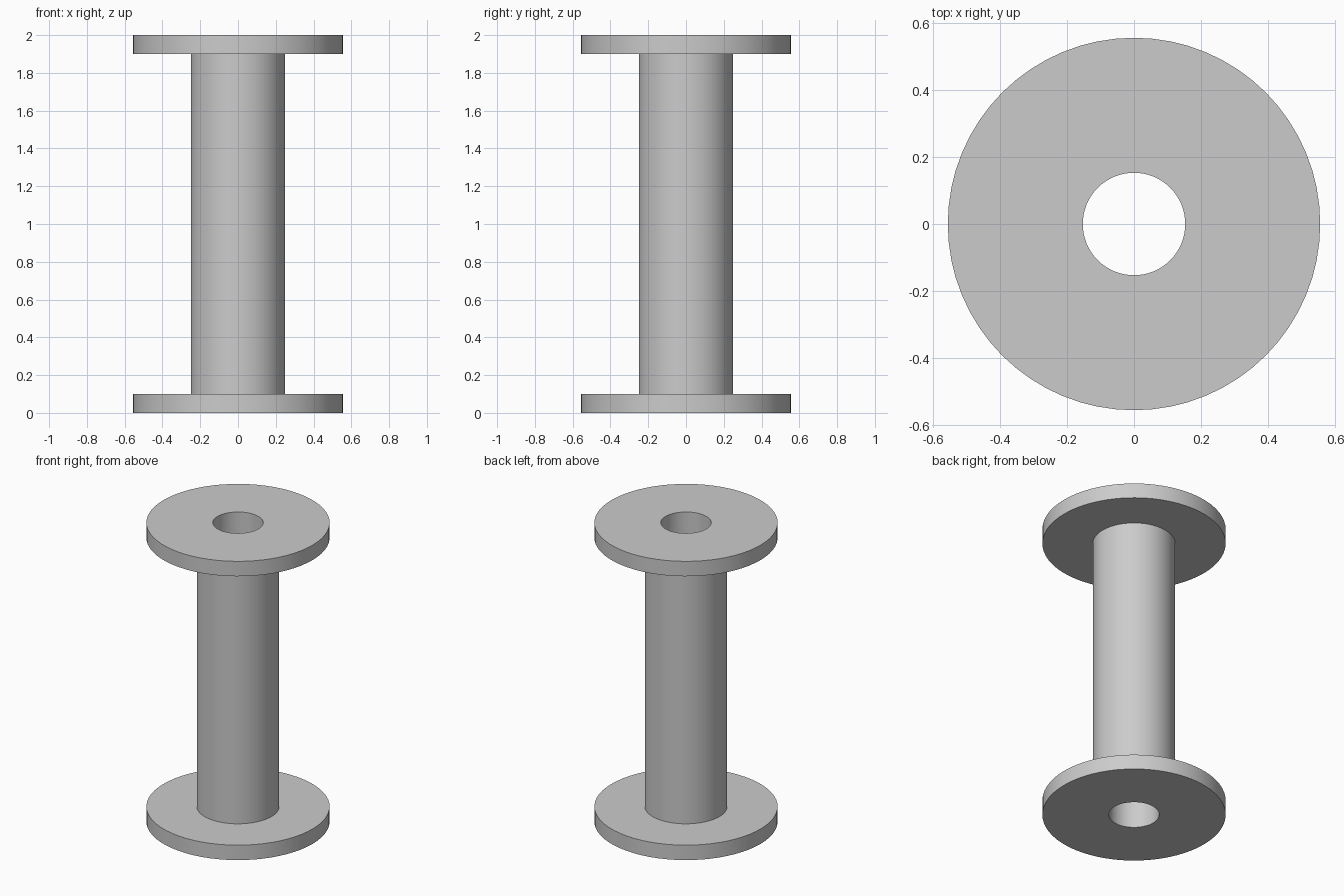
import bpy
import bmesh
import math

cube = bpy.data.objects.get("Cube")
if cube:
    bpy.data.objects.remove(cube, do_unlink=True)

HEIGHT = 2.0
FLANGE_R, CORE_R, BORE_R = 0.556, 0.25, 0.153
FLANGE_T = 0.1
SIDES = 64

grey = bpy.data.materials.new("plain grey")
grey.use_nodes = True
colour = (0.6, 0.6, 0.6, 1)
grey.diffuse_color = colour
grey.node_tree.nodes["Principled BSDF"].inputs["Base Color"].default_value = colour


def lathe(name, profile):
    """Spin a closed (radius, height) profile around z."""
    bm = bmesh.new()
    verts = [bm.verts.new((r, 0, z)) for r, z in profile]
    edges = [bm.edges.new((v, verts[i - 1])) for i, v in enumerate(verts)]
    bmesh.ops.spin(bm, geom=verts + edges, cent=(0, 0, 0), axis=(0, 0, 1),
                   angle=math.tau, steps=SIDES, use_merge=True)
    bmesh.ops.remove_doubles(bm, verts=bm.verts, dist=1e-5)
    bmesh.ops.recalc_face_normals(bm, faces=bm.faces)
    mesh = bpy.data.meshes.new(name)
    bm.to_mesh(mesh)
    bm.free()
    mesh.materials.append(grey)
    obj = bpy.data.objects.new(name, mesh)
    bpy.context.collection.objects.link(obj)
    bpy.ops.object.select_all(action="DESELECT")
    obj.select_set(True)
    bpy.context.view_layer.objects.active = obj
    bpy.ops.object.shade_smooth_by_angle(angle=math.radians(30))
    return obj


# One-piece spool: bottom flange, core tube and top flange around a through bore
low, high = FLANGE_T, HEIGHT - FLANGE_T
lathe("spool", [
    (BORE_R, 0), (FLANGE_R, 0), (FLANGE_R, low), (CORE_R, low),
    (CORE_R, high), (FLANGE_R, high), (FLANGE_R, HEIGHT), (BORE_R, HEIGHT),
])
